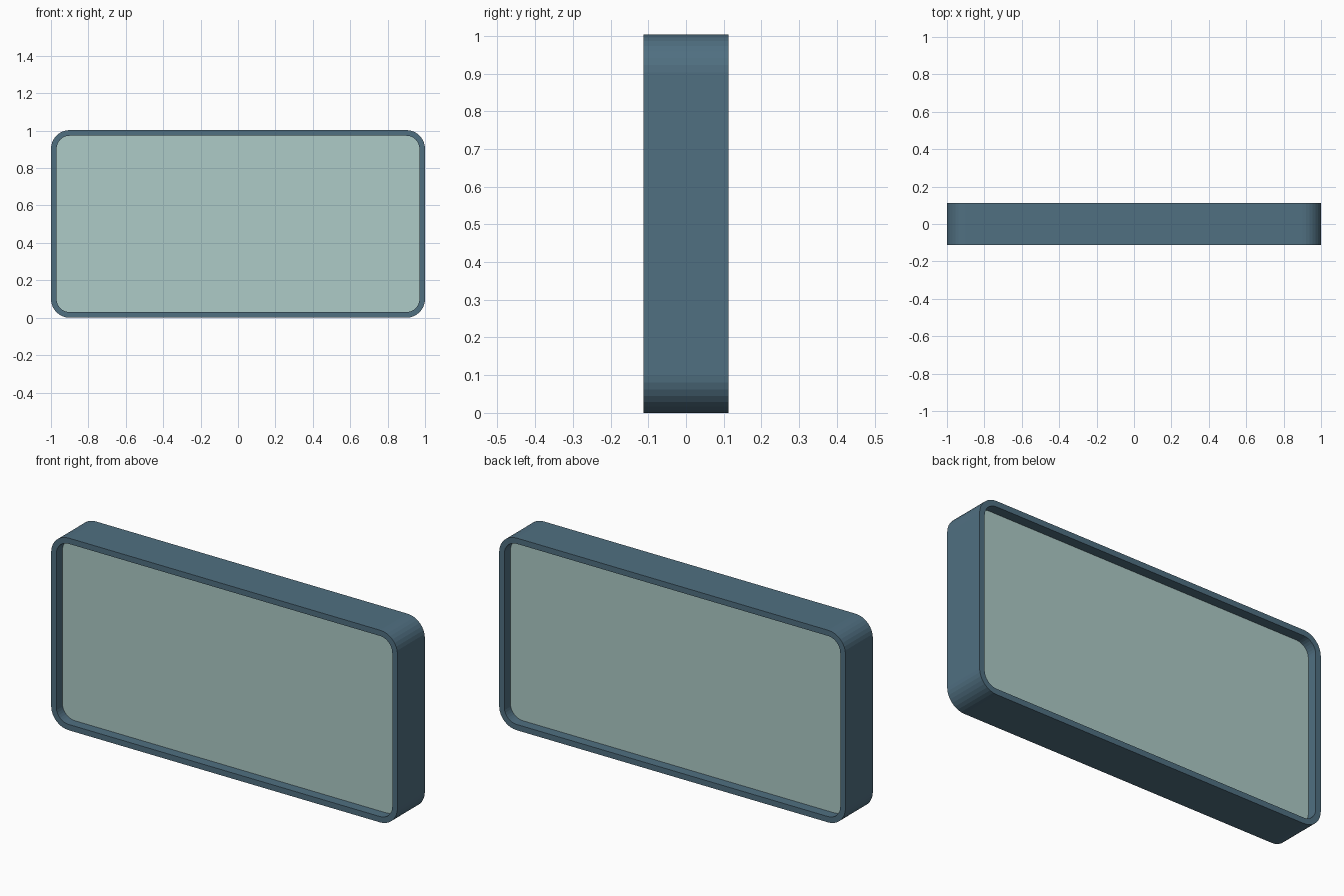
import bpy, bmesh
from math import sin, cos, pi

if "Cube" in bpy.data.objects:
    bpy.data.objects.remove(bpy.data.objects["Cube"])

HALF_W, HEIGHT, HALF_D = 1.0, 1.003, 0.113
WALL, RADIUS, SEGS = 0.03, 0.1, 8
PANE_HALF_D = 0.062


def outline(inset):
    """Rounded rectangle in the XZ plane, shrunk by inset."""
    r, cx, cz = RADIUS - inset, HALF_W - RADIUS, HEIGHT / 2 - RADIUS
    pts = []
    for k, (sx, sz) in enumerate([(1, 1), (-1, 1), (-1, -1), (1, -1)]):
        for i in range(SEGS + 1):
            a = (k + i / SEGS) * pi / 2
            pts.append((sx * cx + r * cos(a), HEIGHT / 2 + sz * cz + r * sin(a)))
    return pts


def material(name, color):
    m = bpy.data.materials.new(name)
    m.diffuse_color = color
    m.use_nodes = True
    m.node_tree.nodes["Principled BSDF"].inputs["Base Color"].default_value = m.diffuse_color
    return m


def finish(name, bm, mat):
    bmesh.ops.recalc_face_normals(bm, faces=bm.faces)
    me = bpy.data.meshes.new(name)
    bm.to_mesh(me)
    bm.free()
    me.materials.append(mat)
    bpy.context.collection.objects.link(bpy.data.objects.new(name, me))


def ring(bm, inset, y):
    return [bm.verts.new((x, y, z)) for x, z in outline(inset)]


def bridge(bm, a, b):
    for i in range(len(a)):
        j = (i + 1) % len(a)
        bm.faces.new((a[i], a[j], b[j], b[i]))


# Frame: hollow rounded band with flat rims front and back
bm = bmesh.new()
rings = [ring(bm, 0, -HALF_D), ring(bm, 0, HALF_D),
         ring(bm, WALL, HALF_D), ring(bm, WALL, -HALF_D)]
for i in range(4):
    bridge(bm, rings[i], rings[(i + 1) % 4])
finish("frame", bm, material("frame_blue", (0.08, 0.16, 0.22, 1)))

# Glass: translucent slab recessed from both rims
bm = bmesh.new()
front, back = ring(bm, WALL, -PANE_HALF_D), ring(bm, WALL, PANE_HALF_D)
bridge(bm, front, back)
bm.faces.new(front)
bm.faces.new(back)
finish("glass_pane", bm, material("glass_green", (0.42, 0.6, 0.57, 0.6)))
